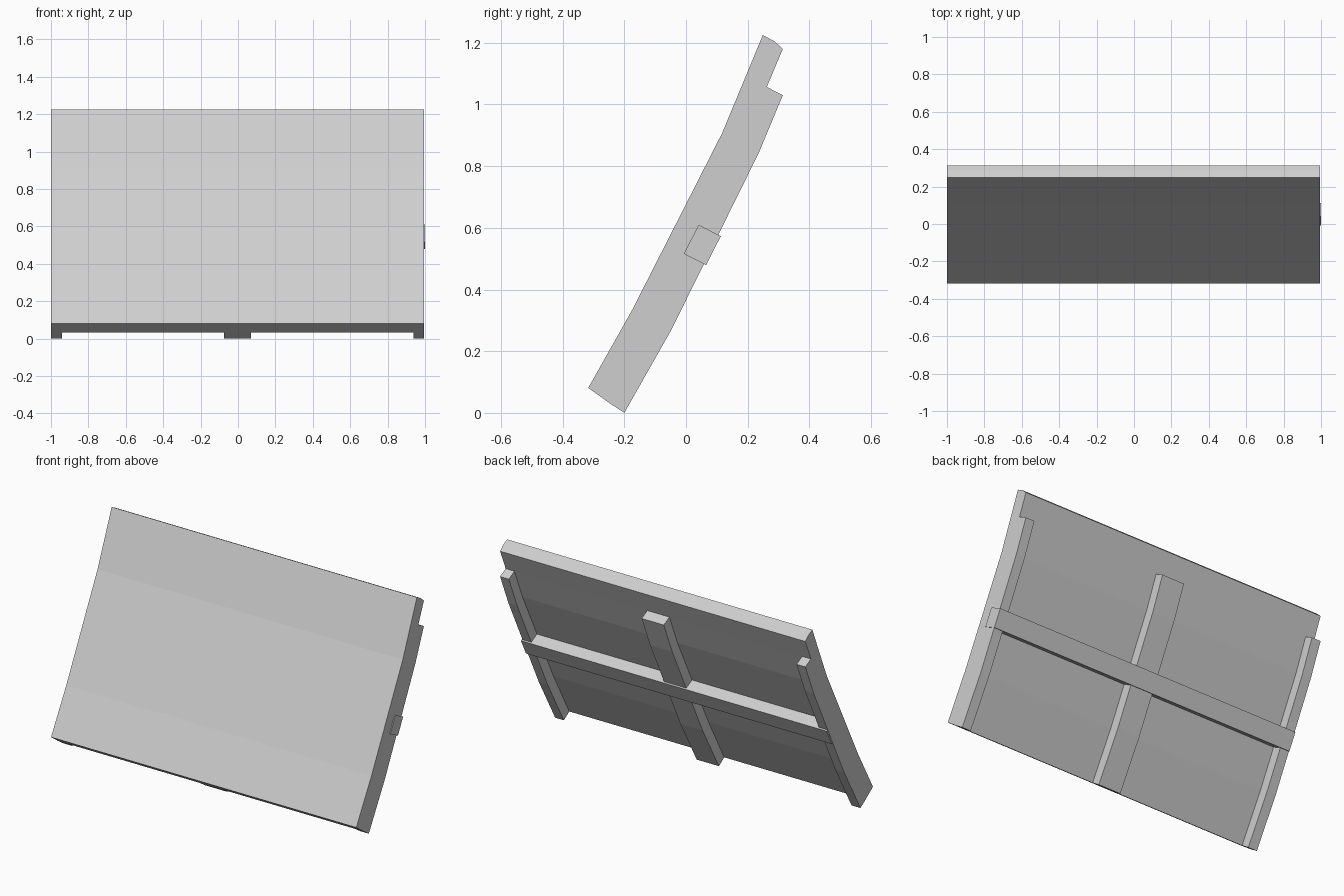
import bpy, bmesh

cube = bpy.data.objects.get("Cube")
if cube:
    bpy.data.objects.remove(cube, do_unlink=True)

# One plain grey for every part
grey = bpy.data.materials.new("light_grey")
grey.use_nodes = True
COLOUR = (0.62, 0.62, 0.62, 1)
grey.diffuse_color = COLOUR
grey.node_tree.nodes["Principled BSDF"].inputs["Base Color"].default_value = COLOUR


def extrude_profile(name, profile, x0, x1):
    """Sweep a side profile of (y, z) points along x."""
    bm = bmesh.new()
    face = bm.faces.new([bm.verts.new((x0, y, z)) for y, z in profile])
    swept = bmesh.ops.extrude_face_region(bm, geom=[face])["geom"]
    moved = [v for v in swept if isinstance(v, bmesh.types.BMVert)]
    bmesh.ops.translate(bm, verts=moved, vec=(x1 - x0, 0, 0))
    bmesh.ops.recalc_face_normals(bm, faces=bm.faces)
    mesh = bpy.data.meshes.new(name)
    bm.to_mesh(mesh)
    bm.free()
    mesh.materials.append(grey)
    obj = bpy.data.objects.new(name, mesh)
    bpy.context.collection.objects.link(obj)
    return obj


# Gently bent leaning panel: front line up, back line down
panel_front = [(-0.317, 0.081), (-0.175, 0.333), (0.117, 0.907), (0.249, 1.225)]
panel_back = [(0.314, 1.18), (0.262, 1.057), (0.186, 0.875), (-0.103, 0.297), (-0.25, 0.033)]
extrude_profile("panel", panel_front + [(0.287, 1.205)] + panel_back, -1.0, 0.995)

# Upright ribs follow the back of the panel and stop short of its top
rib_back = [(-0.2, 0.0), (-0.047, 0.27), (0.236, 0.843), (0.314, 1.03)]
rib_profile = rib_back + panel_back[1:]
for name, x0, x1 in (("right_rib", -1.0, -0.942),
                     ("middle_rib", -0.075, 0.07),
                     ("left_rib", 0.938, 0.995)):
    extrude_profile(name, rib_profile, x0, x1)

# Crossbar let into the ribs, standing slightly proud of them
bar_profile = [(0.113, 0.573), (0.065, 0.479), (-0.007, 0.516), (0.041, 0.61)]
extrude_profile("crossbar", bar_profile, -0.998, 1.0)
